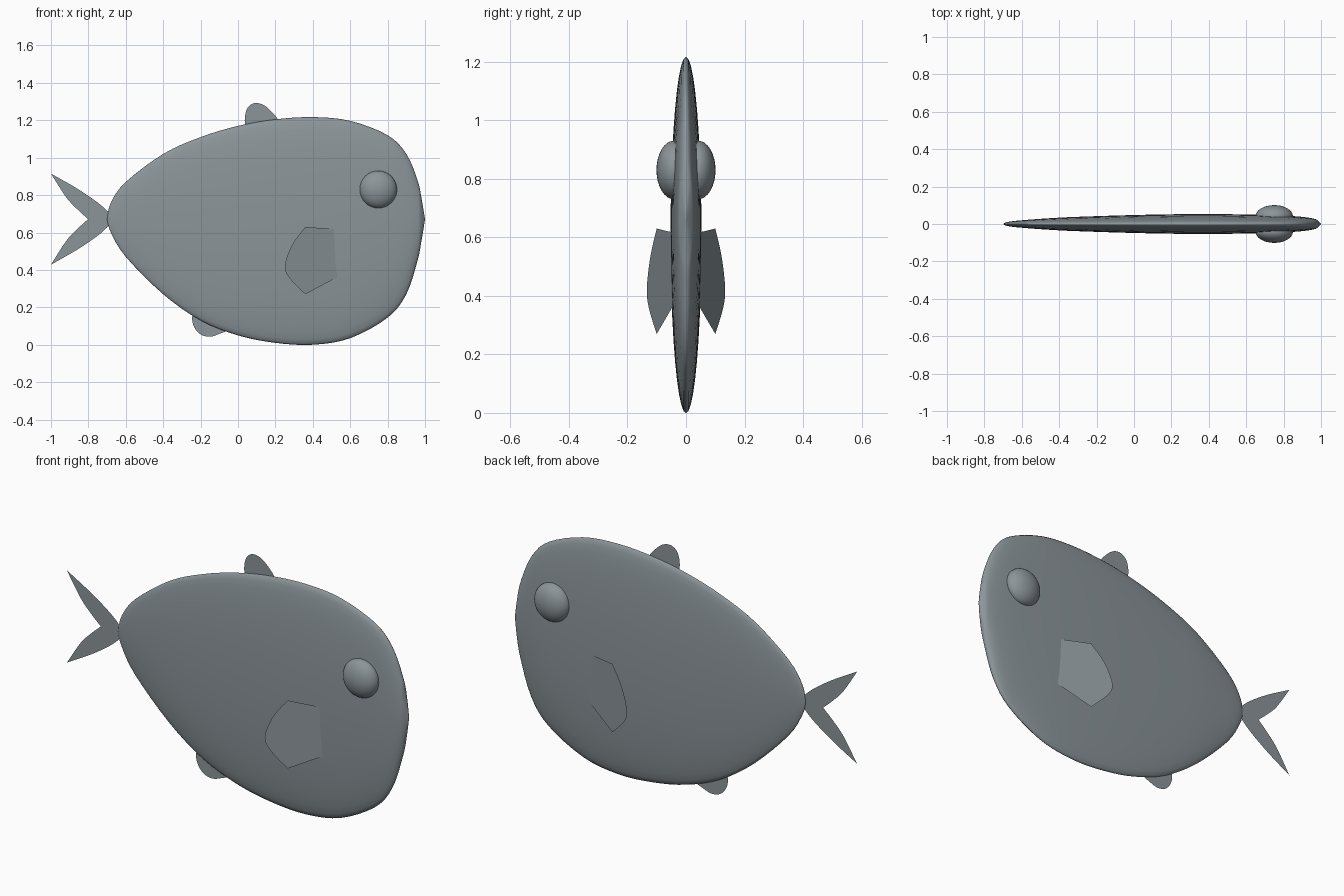
import bpy, bmesh, math

old = bpy.data.objects.get("Cube")
if old:
    bpy.data.objects.remove(old)

grey = bpy.data.materials.new("slate grey")
grey.use_nodes = True
COLOUR = (0.26, 0.30, 0.32, 1)
grey.diffuse_color = COLOUR
grey.node_tree.nodes["Principled BSDF"].inputs["Base Color"].default_value = COLOUR


def make(name, verts, faces, smooth=False):
    mesh = bpy.data.meshes.new(name)
    mesh.from_pydata(verts, [], faces)
    mesh.materials.append(grey)
    bm = bmesh.new()
    bm.from_mesh(mesh)
    bmesh.ops.recalc_face_normals(bm, faces=bm.faces)
    bm.to_mesh(mesh)
    bm.free()
    for poly in mesh.polygons:
        poly.use_smooth = smooth
    obj = bpy.data.objects.new(name, mesh)
    bpy.context.collection.objects.link(obj)
    return obj


def spline(points, steps):
    """Smooth open path through the points."""
    path = []
    for i in range(len(points) - 1):
        a, b = points[max(i - 1, 0)], points[i]
        c, d = points[i + 1], points[min(i + 2, len(points) - 1)]
        for k in range(steps):
            t = k / steps
            path.append(tuple(0.5 * (2 * q + (r - p) * t + (2 * p - 5 * q + 4 * r - s) * t * t
                                     + (3 * q - p - 3 * r + s) * t ** 3)
                              for p, q, r, s in zip(a, b, c, d)))
    return path + [points[-1]]


# Body: elliptical rings lofted from tail to nose (x, top, bottom, half thickness)
stations = [(-0.70, 0.67, 0.67, 0.0), (-0.68, 0.76, 0.60, 0.010), (-0.60, 0.87, 0.47, 0.020),
            (-0.40, 1.02, 0.27, 0.034), (-0.20, 1.11, 0.13, 0.042), (0, 1.17, 0.05, 0.048),
            (0.20, 1.205, 0.01, 0.052), (0.40, 1.217, 0.0, 0.053), (0.60, 1.197, 0.035, 0.051),
            (0.80, 1.12, 0.145, 0.045), (0.90, 1.02, 0.27, 0.038), (0.96, 0.88, 0.45, 0.029),
            (0.98, 0.79, 0.55, 0.020), (1.0, 0.67, 0.67, 0.0)]
rings = spline(stations, 4)[1:-1]
SIDES = 40
verts, faces = [], []
for x, top, bottom, half in rings:
    for k in range(SIDES):
        a = math.tau * k / SIDES
        verts.append((x, half * math.sin(a), (top + bottom) / 2 + (top - bottom) / 2 * math.cos(a)))
for r in range(len(rings) - 1):
    for k in range(SIDES):
        i, j = r * SIDES + k, r * SIDES + (k + 1) % SIDES
        faces.append((i, j, j + SIDES, i + SIDES))
for end, start in ((stations[0], 0), (stations[-1], (len(rings) - 1) * SIDES)):
    verts.append((end[0], 0, end[1]))
    faces += [(len(verts) - 1, start + k, start + (k + 1) % SIDES) for k in range(SIDES)]
make("body", verts, faces, True)

# Eyes: flattened spheres on both sides
for side, label in ((-1, "right"), (1, "left")):
    bpy.ops.mesh.primitive_uv_sphere_add(segments=32, ring_count=16, radius=1,
                                         location=(0.75, side * 0.041, 0.83))
    eye = bpy.context.object
    eye.name = label + "_eye"
    eye.scale = (0.1, 0.06, 0.1)
    eye.data.materials.append(grey)
    bpy.ops.object.shade_smooth()


def flat_fin(name, outline, depth=lambda x: 0):
    verts = [(x, depth(x), z) for x, z in outline]
    make(name, verts, [tuple(range(len(verts)))])


# Tail: two curved blades meeting at a notch
upper = spline([(-0.67, 0.67), (-0.69, 0.705), (-0.75, 0.76), (-0.86, 0.835), (-1, 0.915)], 4)
inner = spline([(-1, 0.915), (-0.92, 0.79), (-0.86, 0.725), (-0.80, 0.67)], 4)
blade = upper + inner[1:]
flat_fin("upper_tail_blade", blade)
flat_fin("lower_tail_blade", [(x, 1.343 - z) for x, z in blade])

# Back and belly fins
flat_fin("back_fin", spline([(0.05, 1.13), (0.036, 1.20), (0.05, 1.265), (0.09, 1.292), (0.14, 1.28),
                             (0.19, 1.235), (0.22, 1.19), (0.22, 1.13)], 4))
flat_fin("belly_fin", spline([(-0.22, 0.20), (-0.245, 0.15), (-0.235, 0.095), (-0.20, 0.055),
                              (-0.15, 0.043), (-0.10, 0.058), (-0.05, 0.085), (-0.05, 0.15)], 4))

# Side fins: flat plates flaring outward from the body
edge = spline([(0.36, 0.63), (0.29, 0.535), (0.25, 0.42), (0.28, 0.35), (0.36, 0.27)], 4)
for side, label in ((-1, "right"), (1, "left")):
    flat_fin(label + "_side_fin", edge + [(0.53, 0.36), (0.53, 0.617)],
             lambda x, s=side: s * (0.1 - 0.31 * (x - 0.36)))
